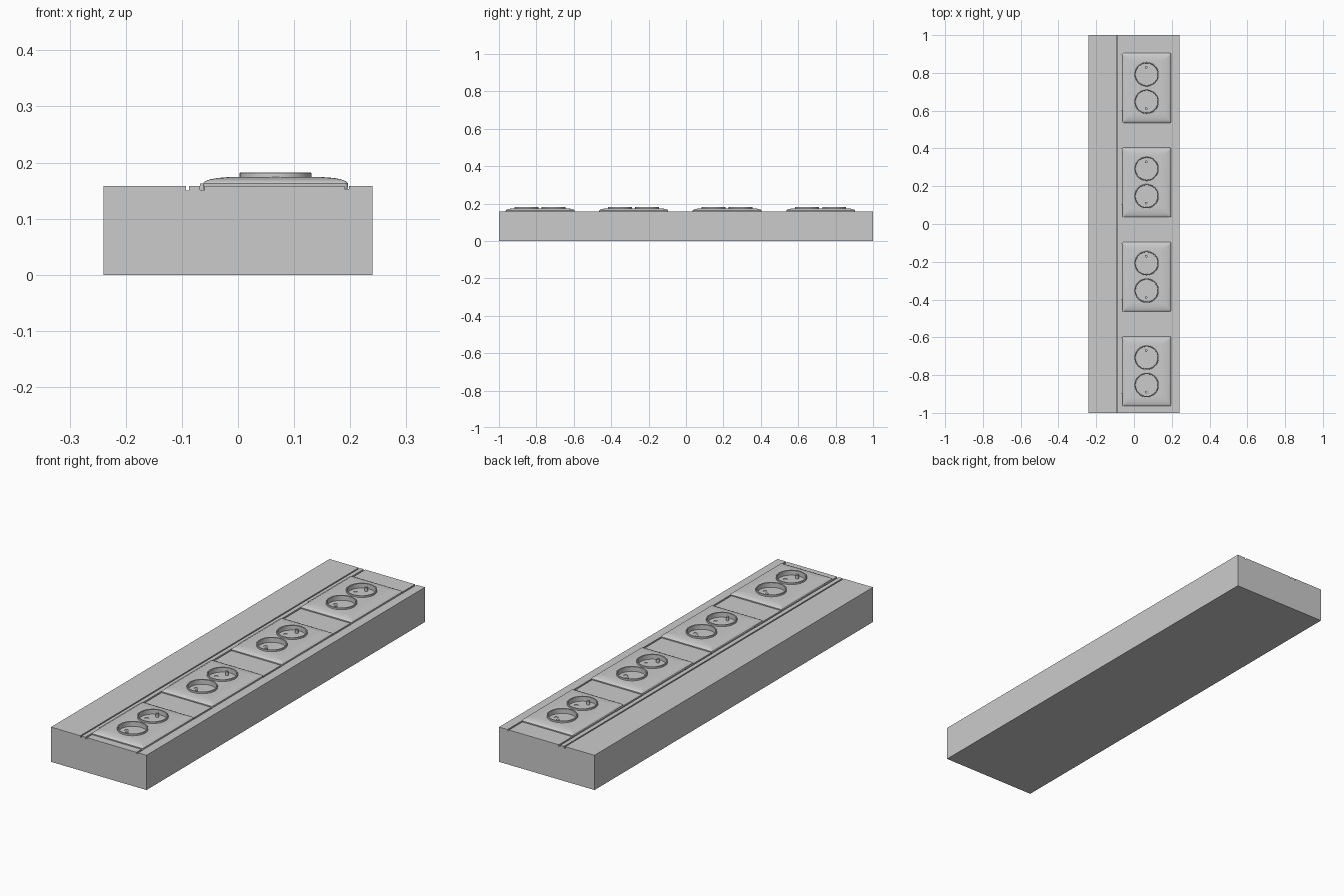
import bpy, bmesh, math
from mathutils import Matrix

if "Cube" in bpy.data.objects:
    bpy.data.objects.remove(bpy.data.objects["Cube"])

CX = 0.067                              # centre line of the sockets
UNITS = [0.72, 0.22, -0.28, -0.78]      # centres of the socket plates
SOCKETS = [0.0725, -0.0725]             # socket offsets inside a plate
HOLE_X = 0.031


def add(name, bm, smooth=None):
    bmesh.ops.recalc_face_normals(bm, faces=bm.faces)
    me = bpy.data.meshes.new(name)
    bm.to_mesh(me)
    bm.free()
    ob = bpy.data.objects.new(name, me)
    bpy.context.collection.objects.link(ob)
    if smooth:
        activate(ob)
        bpy.ops.object.shade_smooth_by_angle(angle=math.radians(smooth))
    return ob


def activate(ob):
    bpy.ops.object.select_all(action='DESELECT')
    ob.select_set(True)
    bpy.context.view_layer.objects.active = ob


def cylinder(bm, x, y, z0, z1, r, n):
    bmesh.ops.create_cone(bm, cap_ends=True, segments=n, radius1=r, radius2=r, depth=z1 - z0,
                          matrix=Matrix.Translation((x, y, (z0 + z1) / 2)))


def rounded_ring(bm, hx, hy, r, z, steps=5):
    verts = []
    for k, (sx, sy) in enumerate([(1, 1), (-1, 1), (-1, -1), (1, -1)]):
        for i in range(steps):
            a = math.pi / 2 * (k + i / (steps - 1))
            verts.append(bm.verts.new((CX + sx * (hx - r) + r * math.cos(a),
                                       sy * (hy - r) + r * math.sin(a), z)))
    return verts


def loft(bm, rings, closed=False):
    pairs = list(zip(rings, rings[1:]))
    if closed:
        pairs.append((rings[-1], rings[0]))
    for a, b in pairs:
        for i in range(len(a)):
            j = (i + 1) % len(a)
            bm.faces.new((a[i], a[j], b[j], b[i]))
    if not closed:
        bm.faces.new(rings[0])
        bm.faces.new(rings[-1])


# Long channel body, with three grooves along its top
profile = [(-0.24, 0), (-0.24, 0.158)]
for x0, x1, depth in [(-0.093, -0.087, 0.150), (-0.068, -0.060, 0.151), (0.190, 0.198, 0.153)]:
    profile += [(x0, 0.158), (x0, depth), (x1, depth), (x1, 0.158)]
profile += [(0.24, 0.158), (0.24, 0)]
bm = bmesh.new()
loft(bm, [[bm.verts.new((x, y, z)) for x, z in profile] for y in (-1, 1)])
add("channel_body", bm)

# Domed socket plate
bm = bmesh.new()
loft(bm, [rounded_ring(bm, hx, hy, r, z) for hx, hy, r, z in [
    (0.128, 0.183, 0.006, 0.152), (0.129, 0.184, 0.006, 0.158), (0.129, 0.184, 0.006, 0.163),
    (0.126, 0.181, 0.007, 0.1665), (0.117, 0.172, 0.008, 0.170),
    (0.104, 0.159, 0.010, 0.1725), (0.085, 0.145, 0.012, 0.174)]])
plate = add("socket_plate", bm)

# Recesses and pin holes cut into the plate
recess, pins = bmesh.new(), bmesh.new()
for y in SOCKETS:
    cylinder(recess, CX, y, 0.160, 0.20, 0.060, 48)
    for s in (-1, 1):
        cylinder(pins, CX + s * HOLE_X, y, 0.1535, 0.20, 0.009, 20)
for name, cut in (("recess_cutter", recess), ("pin_hole_cutter", pins)):
    cutter = add(name, cut)
    cutter.hide_render = True
    mod = plate.modifiers.new(name, 'BOOLEAN')
    mod.operation = 'DIFFERENCE'
    mod.solver = 'EXACT'
    mod.object = cutter
    activate(plate)
    bpy.ops.object.modifier_apply(modifier=name)
    bpy.data.objects.remove(cutter)
activate(plate)
bpy.ops.object.shade_smooth_by_angle(angle=math.radians(30))

# Raised rim around each socket
bm = bmesh.new()
section = [(0.0585, 0.159), (0.0585, 0.181), (0.0595, 0.182), (0.063, 0.182), (0.064, 0.181), (0.064, 0.159)]
for y in SOCKETS:
    loft(bm, [[bm.verts.new((CX + r * math.cos(2 * math.pi * i / 48),
                             y + r * math.sin(2 * math.pi * i / 48), z)) for i in range(48)]
              for r, z in section], closed=True)
rims = add("socket_rims", bm, 40)

# Earth pins on the outer side of each socket
bm = bmesh.new()
for y in SOCKETS:
    cylinder(bm, CX - 0.003, y + math.copysign(0.037, y), 0.159, 0.175, 0.007, 16)
earth = add("earth_pins", bm, 40)

# Clip strip closing the inner groove beside the plate
bm = bmesh.new()
bmesh.ops.create_cube(bm, size=1, matrix=Matrix.Translation((-0.064, 0.03, 0.157))
                      @ Matrix.Diagonal((0.008, 0.30, 0.012, 1)))
clip = add("groove_clip", bm)

# Repeat the socket unit along the body
for part in (plate, rims, earth, clip):
    part.location.y = UNITS[0]
    for n, y in enumerate(UNITS[1:], 2):
        dup = part.copy()
        dup.name = f"{part.name}_{n}"
        dup.location.y = y
        bpy.context.collection.objects.link(dup)
